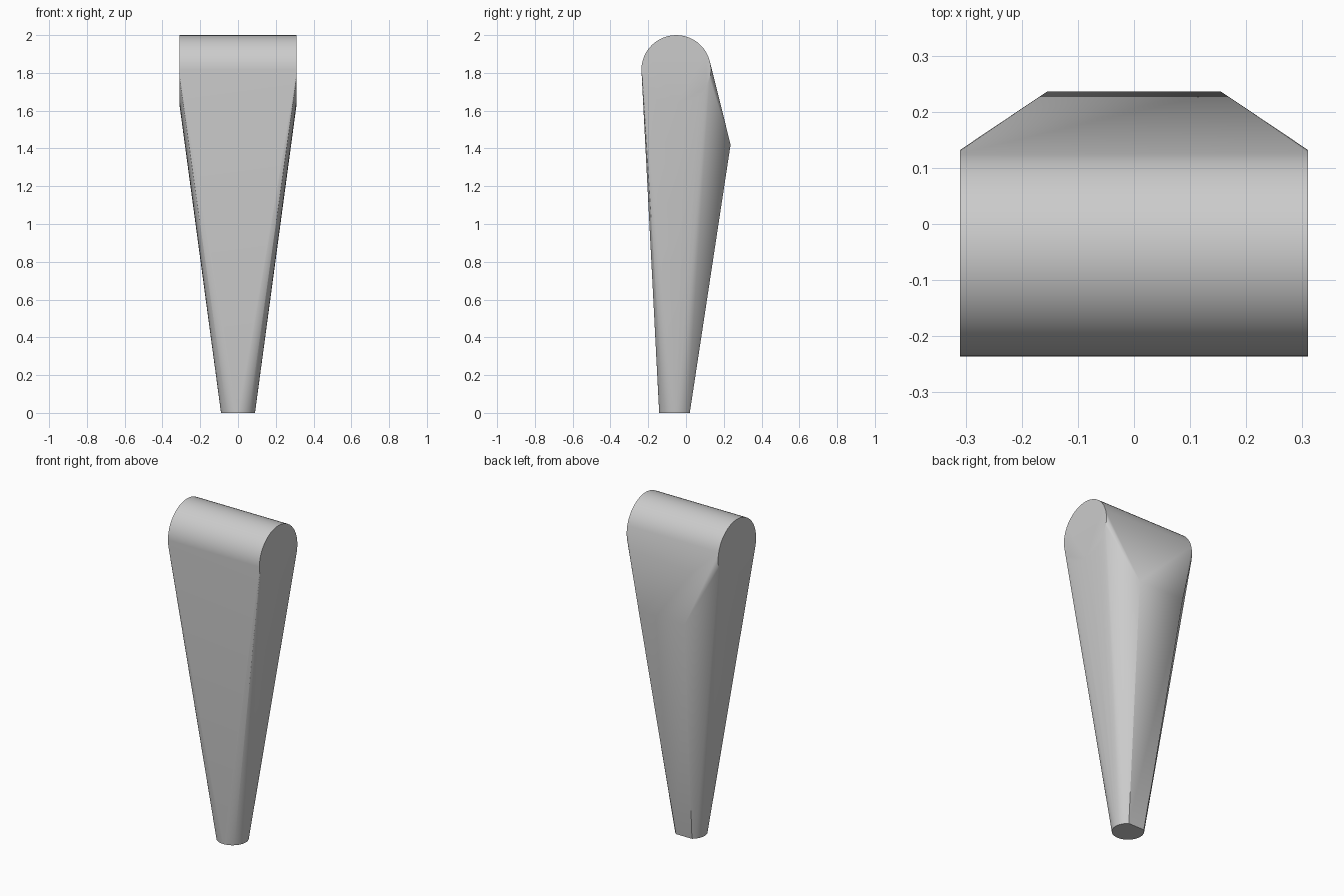
import bpy
import bmesh
from math import sin, cos, pi, radians

cube = bpy.data.objects.get("Cube")
if cube:
    bpy.data.objects.remove(cube, do_unlink=True)

AXIS_Y = -0.052          # shared centre line of the head and the foot
HEAD_R, HEAD_HALF = 0.184, 0.31
FOOT_R = 0.09
SEGMENTS = 48

# Single grey finish
grey = bpy.data.materials.new("plain grey")
grey.use_nodes = True
colour = (0.6, 0.6, 0.6, 1)
grey.diffuse_color = colour
grey.node_tree.nodes["Principled BSDF"].inputs["Base Color"].default_value = colour

points = []

# Round head: a disc at each end of a horizontal cylinder
for side in (-1, 1):
    for i in range(SEGMENTS):
        a = 2 * pi * i / SEGMENTS
        points.append((side * HEAD_HALF,
                       AXIS_Y + HEAD_R * cos(a),
                       2 - HEAD_R + HEAD_R * sin(a)))

# Foot: a circle cut flat at the back
start, end = radians(127), radians(413)
for i in range(SEGMENTS + 1):
    a = start + (end - start) * i / SEGMENTS
    points.append((FOOT_R * cos(a), AXIS_Y + FOOT_R * sin(a), 0))

# Ridge across the back
for side in (-1, 1):
    points.append((side * 0.155, 0.236, 1.42))

# Skin the sections into one tapered body
bm = bmesh.new()
for p in points:
    bm.verts.new(p)
hull = bmesh.ops.convex_hull(bm, input=bm.verts[:], use_existing_faces=False)
loose = [v for v in bm.verts if not v.link_faces]
bmesh.ops.delete(bm, geom=loose, context='VERTS')
bmesh.ops.dissolve_limit(bm, angle_limit=radians(0.1),
                         verts=bm.verts[:], edges=bm.edges[:])
bmesh.ops.recalc_face_normals(bm, faces=bm.faces[:])

mesh = bpy.data.meshes.new("tapered_body")
bm.to_mesh(mesh)
bm.free()
mesh.materials.append(grey)
body = bpy.data.objects.new("tapered_body", mesh)
bpy.context.collection.objects.link(body)

bpy.ops.object.select_all(action='DESELECT')
body.select_set(True)
bpy.context.view_layer.objects.active = body
bpy.ops.object.shade_smooth_by_angle(angle=radians(30))
